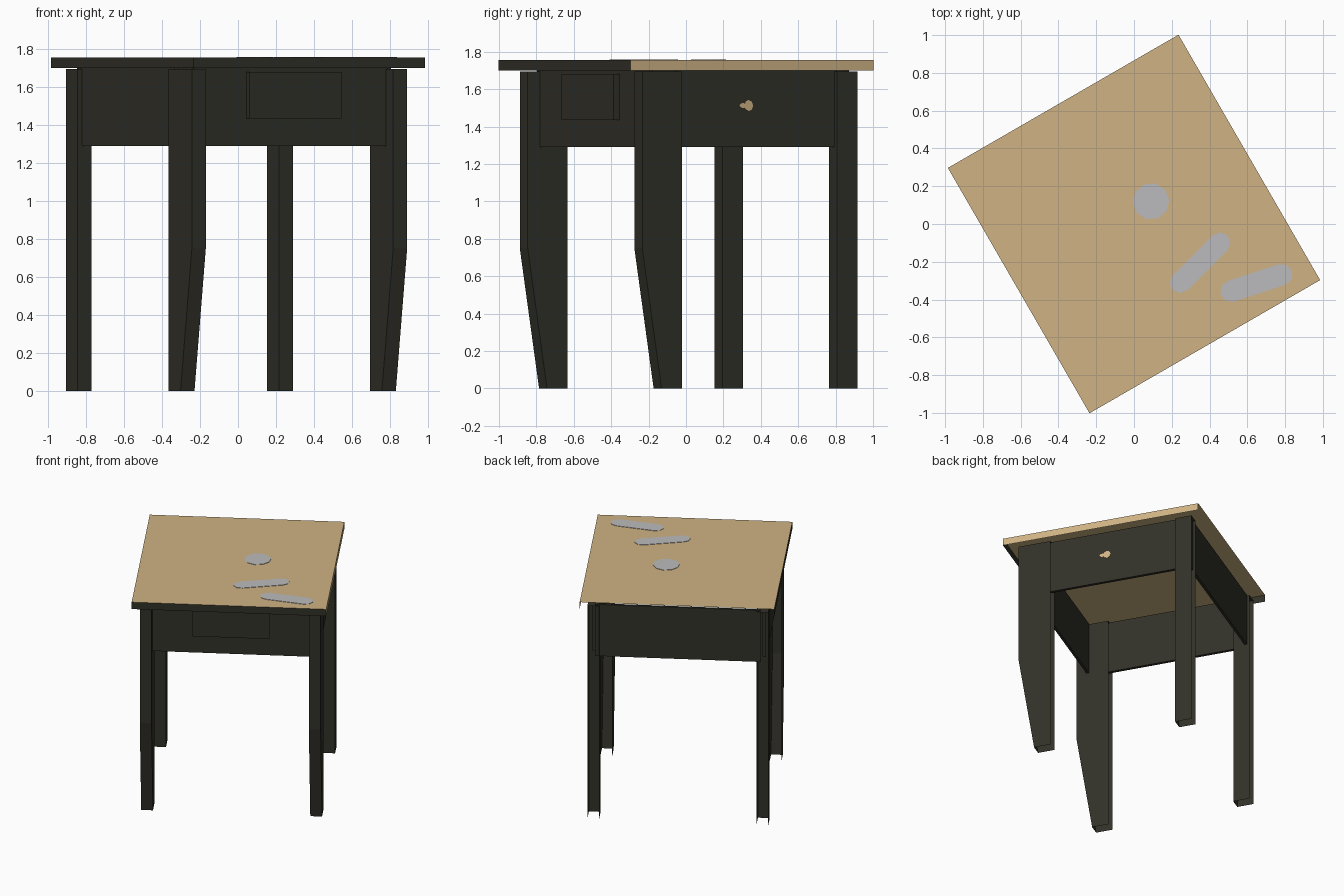
import bpy, bmesh, math
from mathutils import Matrix, Vector

if "Cube" in bpy.data.objects:
    bpy.data.objects.remove(bpy.data.objects["Cube"], do_unlink=True)

TURN = math.radians(30)  # the whole table stands turned on the floor


def material(name, color):
    m = bpy.data.materials.new(name)
    m.use_nodes = True
    m.diffuse_color = (*color, 1)
    m.node_tree.nodes["Principled BSDF"].inputs["Base Color"].default_value = (*color, 1)
    return m


dark = material("dark_paint", (0.031, 0.030, 0.021))
tan = material("tan_wood", (0.62, 0.45, 0.23))
grey = material("grey_marking", (0.50, 0.50, 0.51))


def finish(name, bm, mats, turn=TURN):
    mesh = bpy.data.meshes.new(name)
    bm.to_mesh(mesh)
    bm.free()
    for m in mats:
        mesh.materials.append(m)
    obj = bpy.data.objects.new(name, mesh)
    obj.rotation_euler.z = turn
    bpy.context.collection.objects.link(obj)
    return obj


def prism(points, direction):
    """Closed solid from a flat outline pushed along a direction."""
    bm = bmesh.new()
    face = bm.faces.new([bm.verts.new(p) for p in points])
    moved = bmesh.ops.extrude_face_region(bm, geom=[face])["geom"]
    bmesh.ops.translate(bm, vec=direction,
                        verts=[g for g in moved if isinstance(g, bmesh.types.BMVert)])
    bmesh.ops.recalc_face_normals(bm, faces=bm.faces)
    return bm


def box(x0, x1, y0, y1, z0, z1):
    return prism([(x0, y0, z0), (x1, y0, z0), (x1, y1, z0), (x0, y1, z0)],
                 (0, 0, z1 - z0))


def open_up(bm):
    """Remove the hidden back and underside faces."""
    bm.normal_update()
    gone = [f for f in bm.faces if f.normal.y > 0.9 or f.normal.z < -0.9]
    bmesh.ops.delete(bm, geom=gone, context='FACES')


# Table top: bare wood above and on the left edge, painted front and right edges
bm = box(-0.705, 0.705, -0.75, 0.75, 1.70, 1.755)
open_up(bm)
for f in bm.faces:
    f.material_index = 1 if f.normal.z > 0.9 or f.normal.x > 0.9 else 0
finish("table_top", bm, [dark, tan])

# Legs: straight at the back, tapering below the knee at the front
LEG_TOP = 1.695
back_outline = [(0.555, 0), (0.68, 0), (0.68, LEG_TOP), (0.555, LEG_TOP)]
front_outline = [(-0.529, 0), (-0.404, 0), (-0.404, LEG_TOP),
                 (-0.648, LEG_TOP), (-0.648, 0.75)]
for side, start in (("right", -0.655), ("left", 0.57)):
    for end, outline in (("back", back_outline), ("front", front_outline)):
        bm = prism([(start, y, z) for y, z in outline], (0.085, 0, 0))
        open_up(bm)
        finish(f"{end}_{side}_leg", bm, [dark])

# Aprons
for name, x0, x1, y0, y1 in (
        ("front_apron", -0.60, 0.60, -0.573, -0.553),
        ("back_apron", -0.60, 0.60, 0.64, 0.66),
        ("left_apron", 0.605, 0.628, -0.42, 0.57),
        ("right_apron", -0.628, -0.605, -0.42, 0.57)):
    finish(name, box(x0, x1, y0, y1, 1.29, 1.70), [dark])

# Raised drawer front
finish("drawer_front", box(-0.28, 0.28, -0.608, -0.573, 1.435, 1.68), [dark])


# Small worn patch on the left apron
def patch(name, y, ry, rz):
    pts = [(0.628, y + ry * math.cos(i * math.tau / 8), 1.512 + rz * math.sin(i * math.tau / 8))
           for i in range(8)]
    finish(name, prism(pts, (0.004, 0, 0)), [tan])


patch("worn_patch", 0.022, 0.028, 0.03)
patch("worn_patch_tip", -0.012, 0.024, 0.014)


# Flat grey markings on the top
def marking(name, center, length, radius, angle, steps):
    pts = []
    for end in (1, -1):
        for i in range(steps + 1):
            a = math.pi * (i / steps - 0.5)
            pts.append(Vector((end * (length / 2 + radius * math.cos(a)),
                               end * radius * math.sin(a), 0)))
    place = Matrix.Translation((*center, 1.755)) @ Matrix.Rotation(math.radians(angle), 4, 'Z')
    bm = prism([place @ p for p in pts], (0, 0, 0.003))
    bmesh.ops.remove_doubles(bm, verts=bm.verts, dist=0.0005)
    finish(name, bm, [grey], 0)


marking("round_marking", (0.09, 0.12), 0, 0.097, 22, 5)
marking("long_marking", (0.35, -0.205), 0.30, 0.055, 45, 4)
marking("edge_marking", (0.648, -0.312), 0.285, 0.057, 18, 4)
